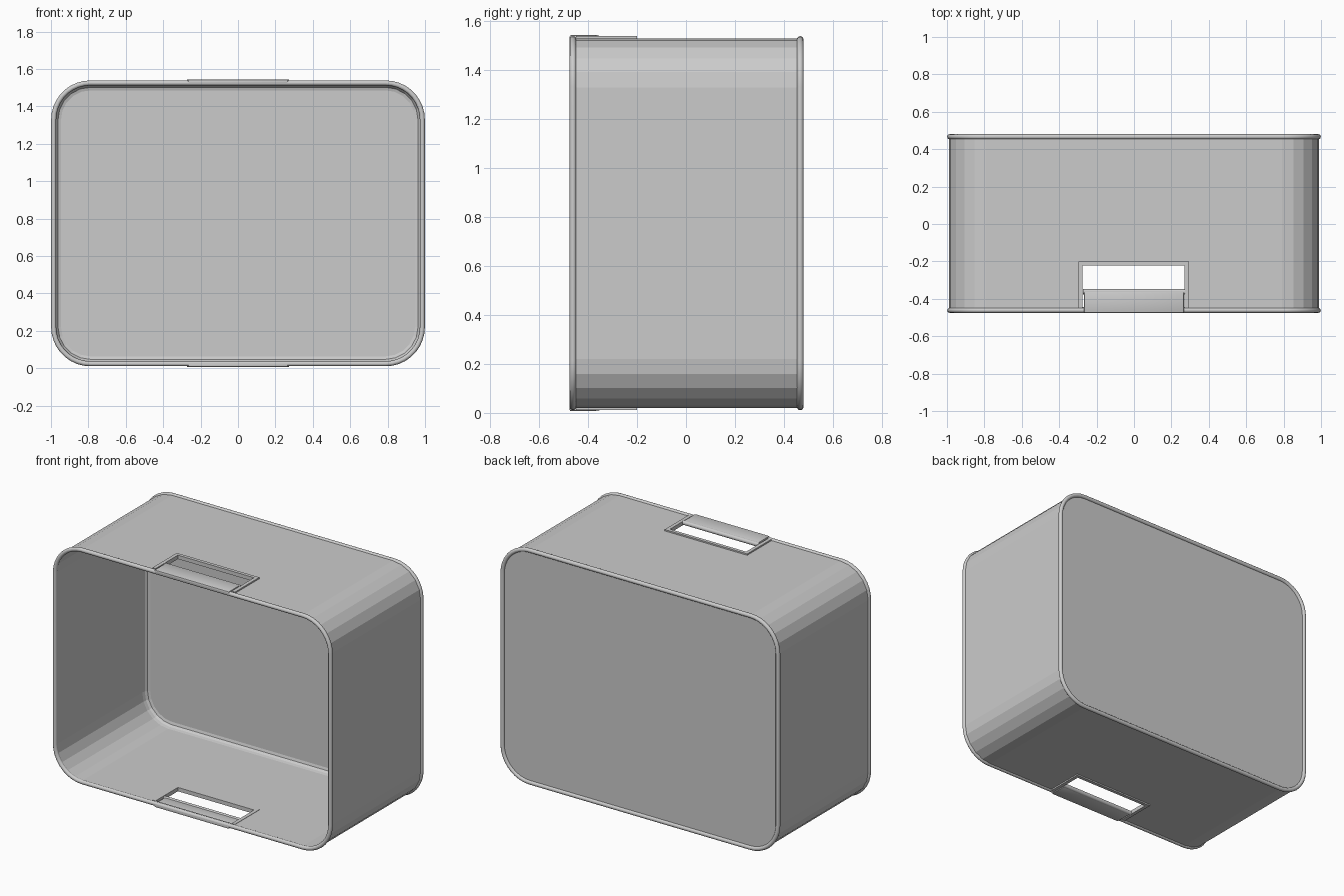
import bpy, bmesh, math
from mathutils import Matrix

if "Cube" in bpy.data.objects:
    bpy.data.objects.remove(bpy.data.objects["Cube"])

MID = 0.775           # height of the box centre
HX, HZ = 0.99, 0.755  # half width and half height of the wall's outside
R = 0.2               # corner radius


def ring(y, inset, n):
    """Rounded rectangle in the xz plane."""
    r, cx, cz = R - inset, HX - R, HZ - R
    pts = []
    for k, (sx, sz) in enumerate([(1, 1), (-1, 1), (-1, -1), (1, -1)]):
        for i in range(n + 1):
            a = math.pi / 2 * (k + i / n)
            pts.append((sx * cx + r * math.cos(a), y, MID + sz * cz + r * math.sin(a)))
    return pts


def add(name, bm):
    bmesh.ops.recalc_face_normals(bm, faces=bm.faces)
    me = bpy.data.meshes.new(name)
    bm.to_mesh(me)
    bm.free()
    ob = bpy.data.objects.new(name, me)
    bpy.context.collection.objects.link(ob)
    return ob


def loft(name, path, n, closed):
    """Join rounded-rectangle rings given as (y, inset)."""
    bm = bmesh.new()
    rings = [[bm.verts.new(p) for p in ring(y, d, n)] for y, d in path]
    pairs = list(zip(rings, rings[1:]))
    if closed:
        pairs.append((rings[-1], rings[0]))
    else:
        bm.faces.new(rings[0])
        bm.faces.new(rings[-1])
    for a, b in pairs:
        for i in range(len(a)):
            j = (i + 1) % len(a)
            bm.faces.new((a[i], a[j], b[j], b[i]))
    return add(name, bm)


def box(name, x0, x1, y0, y1, z0, z1, bevel=0.0):
    bm = bmesh.new()
    m = Matrix.Translation(((x0 + x1) / 2, (y0 + y1) / 2, (z0 + z1) / 2))
    m = m @ Matrix.Diagonal((x1 - x0, y1 - y0, abs(z1 - z0), 1))
    bmesh.ops.create_cube(bm, size=1, matrix=m)
    if bevel:
        bmesh.ops.bevel(bm, geom=bm.edges[:], offset=bevel, segments=2,
                        profile=0.5, affect='EDGES')
    return add(name, bm)


def smooth(ob):
    bpy.ops.object.select_all(action='DESELECT')
    ob.select_set(True)
    bpy.context.view_layer.objects.active = ob
    bpy.ops.object.shade_smooth_by_angle(angle=math.radians(40))


# Tin shell: outside wall and back, then inside wall with a filleted back
shell = loft("shell", [(0.468, 0.005), (0.46, 0), (-0.462, 0), (-0.462, 0.014),
                       (0.415, 0.014), (0.435, 0.018), (0.449, 0.028), (0.454, 0.044)],
             5, False)

# Slots through top and bottom walls
cutter = box("slot_cutter", -0.275, 0.275, -0.445, -0.215, -0.2, 1.8)
cutter.hide_render = True
mod = shell.modifiers.new("slots", 'BOOLEAN')
mod.object, mod.operation, mod.solver = cutter, 'DIFFERENCE', 'EXACT'
bpy.context.view_layer.objects.active = shell
bpy.ops.object.modifier_apply(modifier=mod.name)
bpy.data.objects.remove(cutter)

# Rolled rims at the open front and closed back
for name, y in (("front_rim", -0.4615), ("back_rim", 0.4665)):
    prof = [(y + 0.0135 * math.sin(t), 0.0045 - 0.0135 * math.cos(t))
            for t in (math.tau * i / 12 for i in range(12))]
    smooth(loft(name, prof, 9, True))

# Slot frames and hinge bars, top and bottom
for side, s in (("top", 1), ("bottom", -1)):
    def z(h):
        return MID + s * h
    box(side + "_frame_left", -0.298, -0.275, -0.45, -0.2, z(0.739), z(0.764))
    box(side + "_frame_right", 0.27, 0.293, -0.45, -0.2, z(0.739), z(0.764))
    box(side + "_frame_back", -0.298, 0.293, -0.222, -0.2, z(0.739), z(0.764))
    smooth(box(side + "_hinge_plate", -0.267, 0.267, -0.475, -0.36, z(0.745), z(0.768), 0.006))
    bm = bmesh.new()
    m = Matrix.Translation((0, -0.362, z(0.754))) @ Matrix.Rotation(math.pi / 2, 4, 'Y')
    bmesh.ops.create_cone(bm, cap_ends=True, segments=16, radius1=0.014,
                          radius2=0.014, depth=0.545, matrix=m)
    smooth(add(side + "_hinge_roll", bm))
